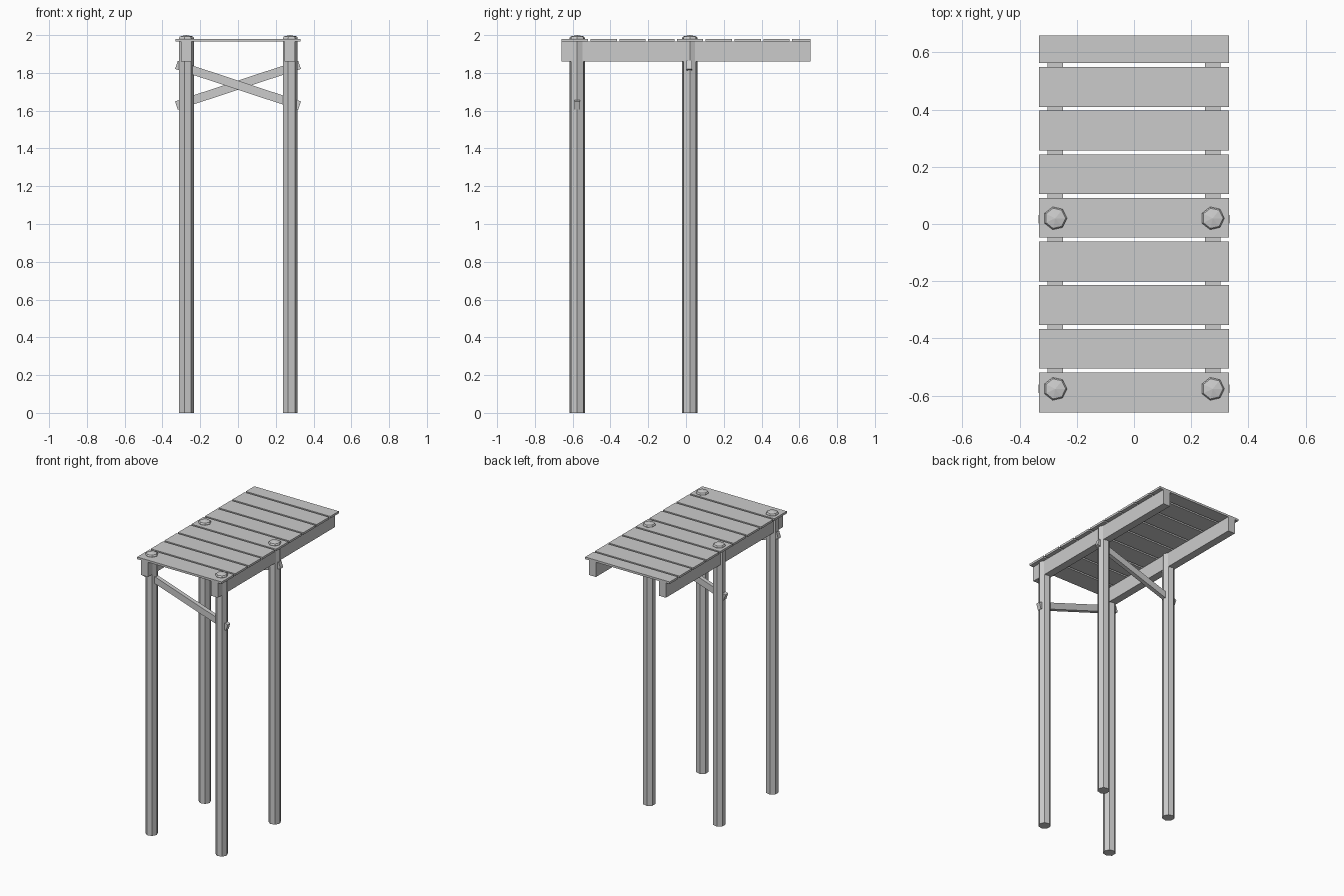
import bpy, bmesh, math
from mathutils import Matrix, Vector

if "Cube" in bpy.data.objects:
    bpy.data.objects.remove(bpy.data.objects["Cube"])

wood = bpy.data.materials.new("weathered grey wood")
wood.diffuse_color = (0.6, 0.6, 0.6, 1)
wood.use_nodes = True
wood.node_tree.nodes["Principled BSDF"].inputs["Base Color"].default_value = wood.diffuse_color

POST_X, POST_Y = 0.275, (-0.576, 0.02)


def finish(name, bm):
    bmesh.ops.recalc_face_normals(bm, faces=bm.faces)
    mesh = bpy.data.meshes.new(name)
    bm.to_mesh(mesh)
    bm.free()
    mesh.materials.append(wood)
    obj = bpy.data.objects.new(name, mesh)
    bpy.context.collection.objects.link(obj)
    return obj


def box(name, centre, size, tilt=0):
    """Box rotated by tilt about the y axis."""
    bm = bmesh.new()
    m = (Matrix.Translation(centre) @ Matrix.Rotation(tilt, 4, 'Y')
         @ Matrix.Diagonal(Vector(size).to_4d()))
    bmesh.ops.create_cube(bm, size=1, matrix=m)
    return finish(name, bm)


def post(name, x, y, sides=7):
    """Seven-sided pole with a shallow domed top."""
    bm = bmesh.new()
    rings = []
    for r, z in ((0.041, 0), (0.041, 1.986), (0.036, 1.993)):
        rings.append([bm.verts.new((x + r * math.cos(math.tau * i / sides),
                                    y + r * math.sin(math.tau * i / sides), z))
                      for i in range(sides)])
    apex = bm.verts.new((x, y, 2.0))
    bm.faces.new(rings[0])
    for i in range(sides):
        j = (i + 1) % sides
        for low, high in zip(rings, rings[1:]):
            bm.faces.new((low[i], low[j], high[j], high[i]))
        bm.faces.new((rings[-1][i], rings[-1][j], apex))
    return finish(name, bm)


# Posts and the long side beams
for side, sx in (("left", -1), ("right", 1)):
    for row, y in zip(("front", "middle"), POST_Y):
        post(f"{row}_{side}_post", sx * POST_X, y)
    box(f"{side}_beam", (sx * POST_X, 0, 1.9125), (0.055, 1.316, 0.105))

# Deck planks, the last one cut short at the back edge
for i in range(9):
    y0 = -0.658 + i * 0.1525
    y1 = min(y0 + 0.139, 0.658)
    box(f"deck_plank_{i + 1}", (0, (y0 + y1) / 2, 1.9725), (0.664, y1 - y0, 0.015))

# Diagonal braces through the posts, leaning opposite ways
for row, y, s in (("front", POST_Y[0], 1), ("middle", POST_Y[1] - 0.003, -1)):
    box(f"{row}_brace", (0, y, 1.735), (0.686, 0.03, 0.046), s * math.radians(18.3))
